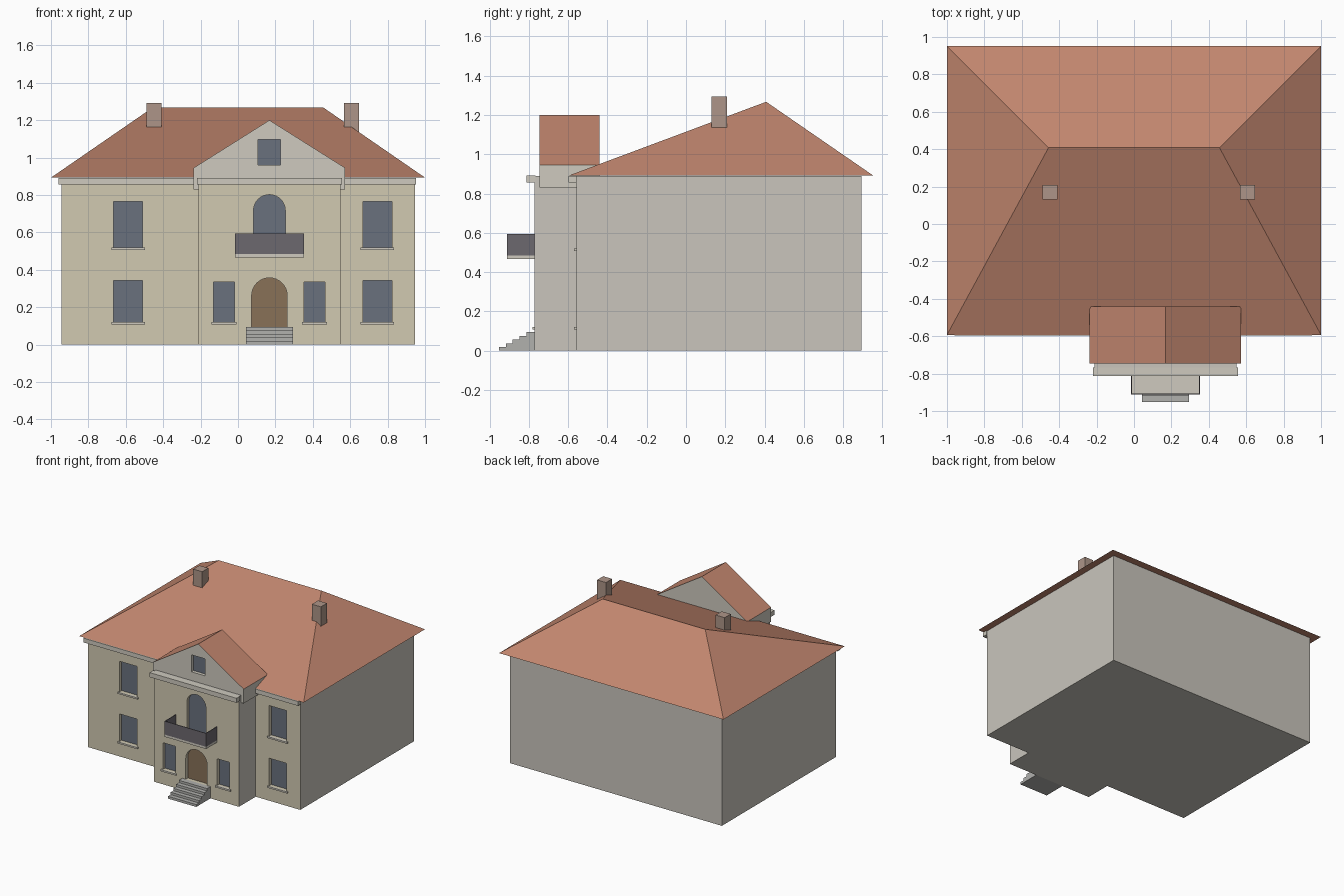
import bpy, bmesh, math

if "Cube" in bpy.data.objects:
    bpy.data.objects.remove(bpy.data.objects["Cube"])


def material(name, *rgb):
    m = bpy.data.materials.new(name)
    m.diffuse_color = [(c / 255) ** 2.2 for c in rgb] + [1]
    m.use_nodes = True
    m.node_tree.nodes["Principled BSDF"].inputs["Base Color"].default_value = m.diffuse_color
    return m


CREAM = material("cream_front", 208, 200, 176)
WALL = material("side_wall", 200, 196, 187)
TRIM = material("trim", 205, 201, 189)
ROOF = material("terracotta", 192, 133, 110)
BRICK = material("chimney", 172, 148, 135)
GLASS = material("glass", 105, 112, 125)
WOOD = material("door_wood", 135, 112, 88)
IRON = material("railing_iron", 108, 104, 110)
STONE = material("step_stone", 175, 175, 172)


def add_mesh(name, verts, faces, *mats):
    me = bpy.data.meshes.new(name)
    me.from_pydata(verts, [], faces)
    bm = bmesh.new()
    bm.from_mesh(me)
    bmesh.ops.recalc_face_normals(bm, faces=bm.faces)
    bm.to_mesh(me)
    bm.free()
    for m in mats:
        me.materials.append(m)
    ob = bpy.data.objects.new(name, me)
    bpy.context.collection.objects.link(ob)
    return ob


def prism(name, pts, y0, y1, *mats):
    """Extrude an xz outline from y0 to y1."""
    n = len(pts)
    verts = [(x, y, z) for y in (y0, y1) for x, z in pts]
    faces = [tuple(range(n)), tuple(range(n, 2 * n))]
    faces += [(i, (i + 1) % n, n + (i + 1) % n, n + i) for i in range(n)]
    return add_mesh(name, verts, faces, *mats)


def rect(x0, x1, z0, z1):
    return [(x0, z0), (x1, z0), (x1, z1), (x0, z1)]


def box(name, x0, x1, y0, y1, z0, z1, *mats):
    return prism(name, rect(x0, x1, z0, z1), y0, y1, *mats)


def arch(cx, r, z0, top, n=16):
    pts = [(cx - r, z0), (cx + r, z0)]
    return pts + [(cx + r * math.cos(math.pi * i / n),
                   top - r + r * math.sin(math.pi * i / n)) for i in range(n + 1)]


def paint_front(ob):
    """Front faces use slot 0, the other faces slot 1."""
    for p in ob.data.polygons:
        p.material_index = 0 if p.normal.y < -0.9 else 1


DEPTH = 0.035


def opening(wall, name, pts, front, mat):
    """Cut a recess into the wall and set a pane at its back."""
    cutter = prism("cutter", pts, front - 0.05, front + DEPTH)
    cutter.hide_render = True
    mod = wall.modifiers.new("recess", "BOOLEAN")
    mod.operation, mod.solver, mod.object = "DIFFERENCE", "EXACT", cutter
    dg = bpy.context.evaluated_depsgraph_get()
    me = bpy.data.meshes.new_from_object(wall.evaluated_get(dg))
    wall.modifiers.clear()
    wall.data = me
    bpy.data.objects.remove(cutter)
    prism(name, pts, front + DEPTH - 0.008, front + DEPTH + 0.004, mat)


def window(wall, name, x0, x1, z0, z1, front):
    opening(wall, name, rect(x0, x1, z0, z1), front, GLASS)
    box(name + "_sill", x0 - 0.012, x1 + 0.012, front - 0.012, front + 0.01,
        z0 - 0.013, z0, TRIM)


CX = 0.168                      # centre line of the projecting bay
FRONT, BAY = -0.557, -0.77      # wing and bay wall planes

# Walls
body = box("main_walls", -0.945, 0.945, FRONT, 0.893, 0, 0.89, CREAM, WALL)
bay = box("bay_walls", -0.21, 0.548, BAY, FRONT, 0, 0.89, CREAM, WALL)
paint_front(body)
paint_front(bay)

# Wing windows
for side, x in (("left", -0.665), ("right", 0.668)):
    window(body, side + "_upper_window", x, x + 0.155, 0.52, 0.766, FRONT)
    window(body, side + "_lower_window", x, x + 0.155, 0.12, 0.342, FRONT)

# Bay windows, arched balcony window and door
for side, x in (("left", -0.13), ("right", 0.354)):
    window(bay, side + "_bay_window", x, x + 0.111, 0.12, 0.335, BAY)
opening(bay, "balcony_window", arch(CX, 0.085, 0.487, 0.802), BAY, GLASS)
opening(bay, "front_door", arch(CX, 0.095, 0.095, 0.357), BAY, WOOD)

# Cornices
box("left_cornice", -0.96, -0.21, -0.597, FRONT, 0.855, 0.89, TRIM)
box("right_cornice", 0.548, 0.953, -0.597, FRONT, 0.855, 0.89, TRIM)
box("bay_cornice", -0.22, 0.555, -0.812, BAY + 0.003, 0.855, 0.892, TRIM)

# Hipped roof
E, R = 0.893, 1.267
add_mesh("hip_roof",
         [(-1, -0.593, E), (1, -0.593, E), (1, 0.951, E), (-1, 0.951, E),
          (-0.457, 0.408, R), (0.457, 0.408, R)],
         [(0, 1, 5, 4), (1, 2, 5), (2, 3, 4, 5), (3, 0, 4), (3, 2, 1, 0)], ROOF)

# Gable over the bay, with sloping faces tiled
gable = prism("gable", [(-0.237, 0.83), (0.573, 0.83), (0.573, 0.945),
                        (CX, 1.2), (-0.237, 0.945)], -0.746, -0.44, TRIM, ROOF)
for p in gable.data.polygons:
    p.material_index = 1 if 0.3 < p.normal.z < 0.99 else 0
opening(gable, "gable_window", rect(0.107, 0.227, 0.96, 1.097), -0.746, GLASS)

# Chimneys
for side, x in (("left", -0.49), ("right", 0.567)):
    box(side + "_chimney", x, x + 0.08, 0.13, 0.208, 1.05, 1.293, BRICK)

# Balcony
X0, X1, Y0, T = -0.017, 0.353, -0.911, 0.005
box("balcony_slab", X0, X1, Y0, BAY, 0.467, 0.485, TRIM)
box("balcony_front_rail", X0, X1, Y0, Y0 + T, 0.485, 0.593, IRON)
box("balcony_left_rail", X0, X0 + T, Y0 + T, BAY, 0.485, 0.593, IRON)
box("balcony_right_rail", X1 - T, X1, Y0 + T, BAY, 0.485, 0.593, IRON)

# Entrance steps
for i in range(5):
    box(f"step_{i + 1}", 0.042, 0.294, -0.951 + 0.0345 * i, BAY,
        0.019 * i, 0.019 * (i + 1), STONE)
